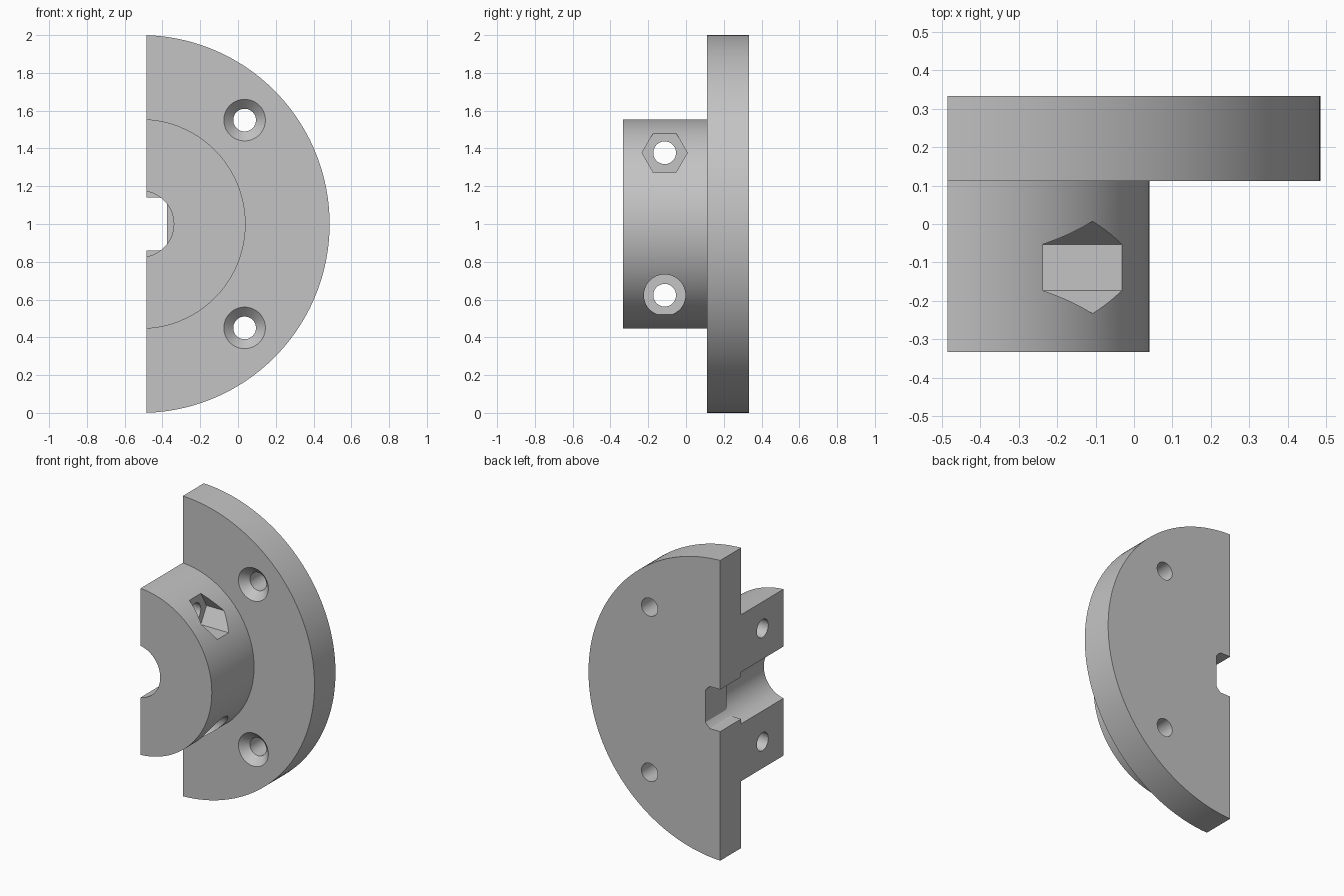
import bpy, bmesh
from math import cos, sin, pi
from mathutils import Matrix, Vector

cube = bpy.data.objects.get("Cube")
if cube:
    bpy.data.objects.remove(cube, do_unlink=True)

AXIS_X, CUT_X = -0.515, -0.485      # flange axis and flat split plane
BACK, STEP, FRONT = 0.333, 0.112, -0.333
BOLT_Y, BOLT_Z, SEAT_X = -0.113, 0.377, -0.237

grey = bpy.data.materials.new("plain grey")
grey.use_nodes = True
colour = (0.55, 0.55, 0.55, 1)
grey.diffuse_color = colour
grey.node_tree.nodes["Principled BSDF"].inputs["Base Color"].default_value = colour


def rod(name, start, end, r1, r2=None, sides=64, limit=9):
    """Straight or tapered rod between two points; limit trims it to a square."""
    start, end = Vector(start), Vector(end)
    along = (end - start).normalized()
    side = Vector((0, 1, 0)) if abs(along.x) > 0.5 else Vector((1, 0, 0))
    up = Vector((0, 0, 1))
    bm = bmesh.new()
    rings = []
    for centre, r in ((start, r1), (end, r1 if r2 is None else r2)):
        ring = []
        for i in range(sides):
            a = 2 * pi * i / sides
            u, v = (max(-limit, min(limit, r * f(a))) for f in (cos, sin))
            ring.append(bm.verts.new(centre + side * u + up * v))
        rings.append(ring)
    for ring in rings:
        bm.faces.new(ring)
    for i in range(sides):
        j = (i + 1) % sides
        bm.faces.new((rings[0][i], rings[0][j], rings[1][j], rings[1][i]))
    bmesh.ops.remove_doubles(bm, verts=bm.verts, dist=1e-5)
    bmesh.ops.recalc_face_normals(bm, faces=bm.faces)
    return add_object(name, bm)


def add_object(name, bm):
    mesh = bpy.data.meshes.new(name)
    bm.to_mesh(mesh)
    bm.free()
    mesh.materials.append(grey)
    obj = bpy.data.objects.new(name, mesh)
    bpy.context.collection.objects.link(obj)
    return obj


def combine(body, tool, operation="DIFFERENCE"):
    mod = body.modifiers.new(tool.name, "BOOLEAN")
    mod.operation, mod.solver, mod.object = operation, "EXACT", tool
    bpy.context.view_layer.objects.active = body
    bpy.ops.object.modifier_apply(modifier=mod.name)
    bpy.data.objects.remove(tool, do_unlink=True)


# Round flange with a raised hub in front
body = rod("split_flange_hub", (AXIS_X, STEP, 1), (AXIS_X, BACK, 1), 1, sides=192)
hub = rod("hub", (AXIS_X, FRONT, 1), (AXIS_X, STEP + 0.05, 1), 0.555, sides=160)
combine(body, hub, "UNION")

# Round bore through the hub, squared socket through the flange
combine(body, rod("bore", (AXIS_X, -1, 1), (AXIS_X, STEP, 1), 0.175, sides=96))
combine(body, rod("socket", (AXIS_X, 0, 1), (AXIS_X, 1, 1), 0.175, sides=96, limit=0.14))

# Countersunk screw holes in the flange
for s in (-1, 1):
    x, z = 0.035, 1 + s * 0.55
    combine(body, rod("screw_hole", (x, 0, z), (x, 1, z), 0.06))
    combine(body, rod("countersink", (x, STEP - 0.01, z), (x, STEP + 0.05, z), 0.12, 0.06))

# Cross bolts: hexagonal nut pocket above, round head pocket below
for s, radius, sides in ((1, 0.12, 6), (-1, 0.11, 64)):
    z = 1 + s * BOLT_Z
    combine(body, rod("bolt_hole", (-1, BOLT_Y, z), (1, BOLT_Y, z), 0.06))
    combine(body, rod("pocket", (SEAT_X, BOLT_Y, z), (1, BOLT_Y, z), radius, sides=sides))

# Split plane: remove everything beyond the flat side
bm = bmesh.new()
bmesh.ops.create_cube(bm, size=4, matrix=Matrix.Translation((CUT_X - 2, 0, 1)))
combine(body, add_object("split_block", bm))

bpy.ops.object.select_all(action="DESELECT")
body.select_set(True)
bpy.context.view_layer.objects.active = body
bpy.ops.object.shade_smooth_by_angle(angle=pi / 7)
